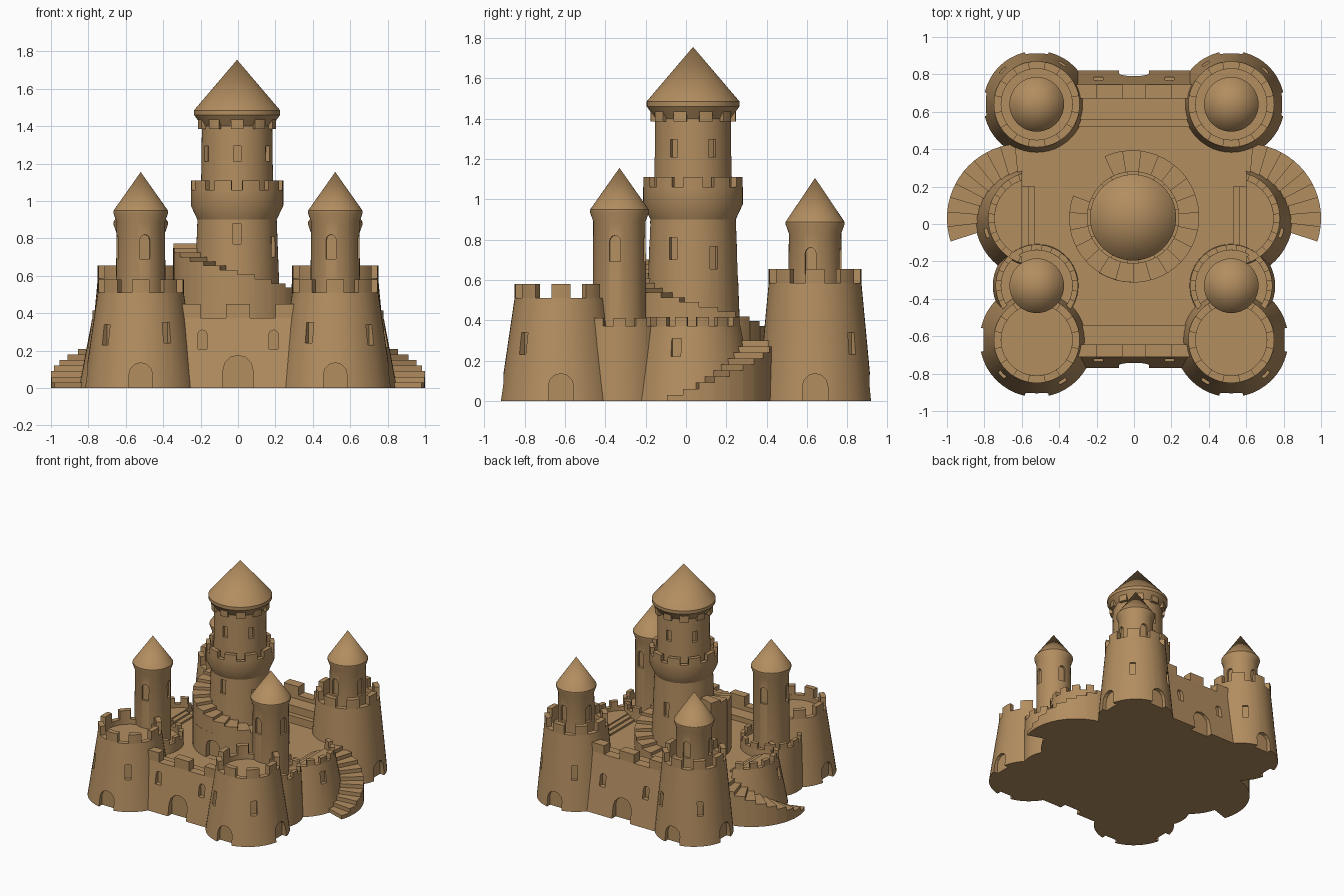
import bpy, bmesh, math
from math import cos, sin, radians as rad
from mathutils import Matrix, Vector

if "Cube" in bpy.data.objects:
    bpy.data.objects.remove(bpy.data.objects["Cube"])

sand = bpy.data.materials.new("sand")
sand.diffuse_color = (0.45, 0.27, 0.117, 1)
sand.use_nodes = True
sand.node_tree.nodes["Principled BSDF"].inputs["Base Color"].default_value = sand.diffuse_color


def finish(name, bm):
    bmesh.ops.recalc_face_normals(bm, faces=bm.faces[:])
    me = bpy.data.meshes.new(name)
    bm.to_mesh(me)
    bm.free()
    me.materials.append(sand)
    ob = bpy.data.objects.new(name, me)
    bpy.context.collection.objects.link(ob)
    return ob


def lathe(name, cx, cy, prof, n=48, cut_x=None, s=1):
    """Solid of revolution from (radius, z) points, optionally cut by a plane in x."""
    bm = bmesh.new()
    rings = []
    for r, z in prof:
        k = n if r > 1e-4 else 1
        rings.append([bm.verts.new((cx + r * cos(2 * math.pi * i / n),
                                    cy + r * sin(2 * math.pi * i / n), z)) for i in range(k)])
    for a, b in zip(rings, rings[1:]):
        for i in range(n):
            j = (i + 1) % n
            if len(b) == 1:
                bm.faces.new((a[i], a[j], b[0]))
            else:
                bm.faces.new((a[i], a[j], b[j], b[i]))
    for ring in (rings[0], rings[-1]):
        if len(ring) > 1:
            bm.faces.new(ring)
    if cut_x is not None:
        bmesh.ops.bisect_plane(bm, geom=bm.verts[:] + bm.edges[:] + bm.faces[:],
                               plane_co=(cut_x, 0, 0), plane_no=(s, 0, 0), clear_inner=True)
        bmesh.ops.holes_fill(bm, edges=[e for e in bm.edges if e.is_boundary])
    return finish(name, bm)


def sector(bm, cx, cy, r0, r1, z0, z1, a0, a1, s=1, k=4):
    """Curved block between two radii and two angles (degrees); s=-1 mirrors in x."""
    cols = []
    for i in range(k + 1):
        a = rad(a0 + (a1 - a0) * i / k)
        cols.append([bm.verts.new((cx + s * r * cos(a), cy + r * sin(a), z))
                     for r, z in ((r0, z0), (r1, z0), (r1, z1), (r0, z1))])
    for a, b in zip(cols, cols[1:]):
        for i in range(4):
            j = (i + 1) % 4
            bm.faces.new((a[i], a[j], b[j], b[i]))
    bm.faces.new(cols[0])
    bm.faces.new(cols[-1])


def merlons(name, cx, cy, r0, r1, z0, z1, angles, half, s=1):
    bm = bmesh.new()
    for a in angles:
        sector(bm, cx, cy, r0, r1, z0, z1, a - half, a + half, s)
    return finish(name, bm)


def prism(name, prof, x0, x1):
    """Extrude a (y, z) profile along x."""
    bm = bmesh.new()
    a = [bm.verts.new((x0, y, z)) for y, z in prof]
    b = [bm.verts.new((x1, y, z)) for y, z in prof]
    bm.faces.new(a)
    bm.faces.new(b)
    for i in range(len(prof)):
        j = (i + 1) % len(prof)
        bm.faces.new((a[i], a[j], b[j], b[i]))
    return finish(name, bm)


def box(name, x0, x1, y0, y1, z0, z1):
    return prism(name, [(y0, z0), (y1, z0), (y1, z1), (y0, z1)], x0, x1)


def carve(ob, cx, cy, openings, s=1):
    """Cut recesses: (angle, inner radius, half width, z0, z1, arched)."""
    bm = bmesh.new()
    for ang, r, w, z0, z1, arched in openings:
        pts = [(-w, z0), (w, z0)]
        if arched:
            pts += [(w * cos(rad(t)), z1 - w + w * sin(rad(t))) for t in range(0, 181, 30)]
        else:
            pts += [(w, z1), (-w, z1)]
        m = Matrix.Translation((cx, cy, 0)) @ Matrix.Rotation(rad(ang if s > 0 else 180 - ang), 4, 'Z')
        a, b = [[bm.verts.new(m @ Vector((d, u, z))) for u, z in pts] for d in (r, r + 0.12)]
        bm.faces.new(a)
        bm.faces.new(b)
        for i in range(len(pts)):
            j = (i + 1) % len(pts)
            bm.faces.new((a[i], a[j], b[j], b[i]))
    cutter = finish("cutter", bm)
    cutter.hide_render = True
    mod = ob.modifiers.new("openings", 'BOOLEAN')
    mod.operation = 'DIFFERENCE'
    mod.solver = 'EXACT'
    mod.object = cutter
    bpy.context.view_layer.objects.active = ob
    bpy.ops.object.modifier_apply(modifier=mod.name)
    bpy.data.objects.remove(cutter)


def every(n, off=0):
    return [off + 360 * i / n for i in range(n)]


# courtyard and curtain walls
box("courtyard", -0.6, 0.6, -0.6, 0.6, 0, 0.3)
front = prism("front_wall", [(-.77, 0), (-.71, .375), (-.645, .375), (-.645, .34), (-.54, .34), (-.54, 0)], -.35, .35)
back = prism("back_wall", [(.82, 0), (.745, .45), (.67, .45), (.67, .42), (.56, .42), (.56, .36),
                           (.52, .36), (.52, 0)], -.35, .35)
for ob, ang, d, y in ((front, -90, .735, .72), (back, 90, .785, .765)):
    carve(ob, 0, 0, [(ang, d - .015, .08, -.02, .175, True)])
    for x in (-.19, .19):
        carve(ob, x, 0, [(ang, y - .02, .025, .21, .31, True)])
for x0, x1 in ((-.32, -.2), (-.065, .065), (.2, .32)):
    box("front_merlon", x0, x1, -.71, -.645, .37, .45)
    box("back_merlon", x0, x1, .67, .745, .44, .52)

for s in (1, -1):
    # corner towers
    for y, rb, z, d in ((-.62, .305, .51, -1), (.64, .285, .585, 1)):
        t = lathe("corner_tower", s * .52, y, [(rb, 0), (.23, z), (.19, z), (.19, z - .04)])
        carve(t, s * .52, y, [(90 * d, rb - .045, .063, -.02, .135, True),
                              (0, rb - .045, .063, -.02, .135, True),
                              (45 * d, .235, .022, .23, .34, False),
                              (122 * d, .235, .022, .24, .35, False)], s)
        merlons("corner_merlons", s * .52, y, .19, .23, z - .01, z + .07, every(8), 12)
    # turrets with conical roofs
    for y, z0, ze, tip, w in ((-.33, .2, .89, 1.155, .69), (.64, .5, .83, 1.105, .63)):
        t = lathe("turret", s * .52, y, [(.133, z0), (.13, ze), (.146, ze + .045), (.146, ze + .058), (0, tip)])
        carve(t, s * .52, y, [(a, .112, .027, w, w + .13, True) for a in (-100, -10, 80, 170)], s)
    # turret base
    lathe("turret_base", s * .52, -.33, [(.235, 0), (.22, .37), (.19, .37), (.19, .34)])
    merlons("turret_base_merlons", s * .52, -.33, .19, .22, .36, .41, every(12), 8)
    # round side bastion
    b = lathe("side_bastion", s * .53, .03, [(.32, 0), (.25, .37), (.215, .37), (.215, .34)],
              cut_x=s * .6, s=s)
    carve(b, s * .53, .03, [(-17, .25, .025, .22, .31, False)], s)
    merlons("bastion_merlons", s * .53, .03, .215, .25, .36, .415, [-62.5 + 25 * i for i in range(6)], 7, s)
    for x, z in ((.53, .315), (.565, .33)):
        x0, x1 = sorted((s * x, s * .61))
        box("bastion_step", x0, x1, -.18, .2, .2, z)
    # outer curved stair
    bm = bmesh.new()
    for i in range(10):
        sector(bm, s * .6, .03, .15, .4, 0, .03 * (i + 1), -18 + 11.4 * i, -18 + 11.4 * (i + 1), s, 2)
    finish("outer_stair", bm)

# keep
KX, KY = -.005, .035
keep = lathe("keep", KX, KY, [(.25, 0), (.235, .3), (.212, .9), (.247, .975), (.247, 1.06), (.215, 1.06),
                              (.215, 1.03), (.193, 1.03), (.188, 1.4), (.205, 1.425), (.23, 1.46),
                              (.23, 1.485), (0, 1.755)], 64)
carve(keep, KX, KY, [(a, .168, .02, 1.21, 1.295, False) for a in every(6, 30)] +
      [(a, .195, .021, z, z + .11, False)
       for a, z in ((-90, .77), (-27, .70), (28, .655), (90, .62), (150, .6))])
merlons("keep_merlons", KX, KY, .215, .247, 1.05, 1.11, every(10), 11)
merlons("keep_brackets", KX, KY, .18, .212, 1.385, 1.44, every(10, 18), 9)

# spiral stair around the keep, with a doorway at the front
bm = bmesh.new()
N, SPAN = 20, 315 / 20
for i in range(N):
    a1 = 115 - SPAN * i
    a0 = a1 - SPAN
    over_door = a0 < -77 and a1 > -103
    sector(bm, KX, KY, .19, .36 - .001 * i, .5 if over_door else .2, .325 + .0235 * i, a0, a1, 1, 3)
finish("spiral_stair", bm)
bm = bmesh.new()
sector(bm, KX, KY, .19, .348, .2, .51, -122, -58, 1, 8)
porch = finish("keep_doorway", bm)
carve(porch, KX, KY, [(-90, .3, .06, .301, .45, True)])

# smooth the round surfaces, keep the edges crisp
bpy.ops.object.select_all(action='DESELECT')
for ob in bpy.context.scene.objects:
    ob.select_set(True)
    bpy.context.view_layer.objects.active = ob
bpy.ops.object.shade_smooth_by_angle(angle=rad(25))
